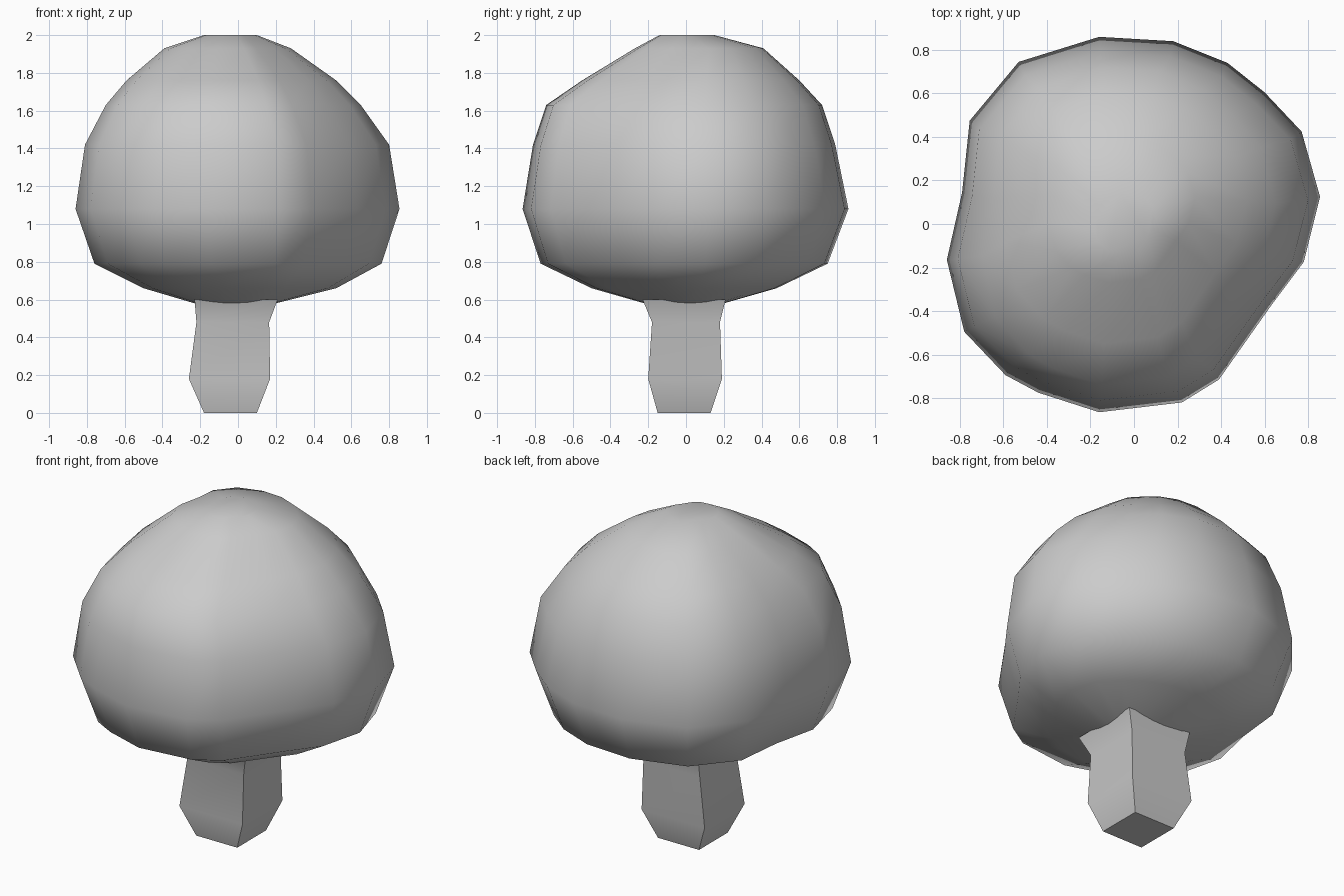
import bpy, bmesh

if "Cube" in bpy.data.objects:
    bpy.data.objects.remove(bpy.data.objects["Cube"])


def loft(name, outline, levels, cap_bottom, angle):
    """Stack an outline, fitted to each level's (z, xmin, xmax, ymin, ymax)."""
    x0, x1 = min(p[0] for p in outline), max(p[0] for p in outline)
    y0, y1 = min(p[1] for p in outline), max(p[1] for p in outline)
    bm = bmesh.new()
    rings = []
    for z, a, b, c, d in levels:
        rings.append([bm.verts.new((a + (x - x0) / (x1 - x0) * (b - a),
                                    c + (y - y0) / (y1 - y0) * (d - c), z))
                      for x, y in outline])
    n = len(outline)
    for low, up in zip(rings, rings[1:]):
        for i in range(n):
            j = (i + 1) % n
            bm.faces.new((low[i], low[j], up[j], up[i]))
    # Closed crown top or trunk base
    bm.faces.new(rings[0][::-1] if cap_bottom else rings[-1])
    mesh = bpy.data.meshes.new(name)
    bm.normal_update()
    bm.to_mesh(mesh)
    bm.free()
    obj = bpy.data.objects.new(name, mesh)
    bpy.context.collection.objects.link(obj)
    bpy.ops.object.select_all(action='DESELECT')
    obj.select_set(True)
    bpy.context.view_layer.objects.active = obj
    bpy.ops.object.shade_smooth_by_angle(angle=angle)
    return obj


# Irregular rounded crown
crown_outline = [(0.855, 0.13), (0.77, 0.43), (0.6, 0.61), (0.43, 0.745),
                 (0.18, 0.845), (-0.16, 0.865), (-0.53, 0.75), (-0.755, 0.48),
                 (-0.79, 0.15), (-0.86, -0.16), (-0.78, -0.49), (-0.59, -0.69),
                 (-0.44, -0.77), (-0.16, -0.86), (0.22, -0.815), (0.39, -0.71),
                 (0.63, -0.37), (0.78, -0.17)]
crown_levels = [(0.58, -0.23, 0.20, -0.22, 0.20),
                (0.66, -0.50, 0.52, -0.50, 0.48),
                (0.79, -0.76, 0.76, -0.77, 0.75),
                (1.08, -0.86, 0.855, -0.865, 0.86),
                (1.42, -0.81, 0.80, -0.81, 0.79),
                (1.63, -0.70, 0.65, -0.74, 0.72),
                (1.76, -0.59, 0.52, -0.55, 0.60),
                (1.93, -0.39, 0.28, -0.27, 0.41),
                (2.00, -0.18, 0.10, -0.14, 0.15)]
loft("crown", crown_outline, crown_levels, False, 0.9)

# Square trunk, tapered at the foot and flared under the crown
square = [(1, -1), (1, 1), (-1, 1), (-1, -1)]
trunk_levels = [(0.0, -0.18, 0.10, -0.15, 0.13),
                (0.18, -0.26, 0.17, -0.20, 0.19),
                (0.48, -0.22, 0.165, -0.18, 0.18),
                (0.60, -0.23, 0.21, -0.23, 0.21)]
loft("trunk", square, trunk_levels, True, 0.6)
